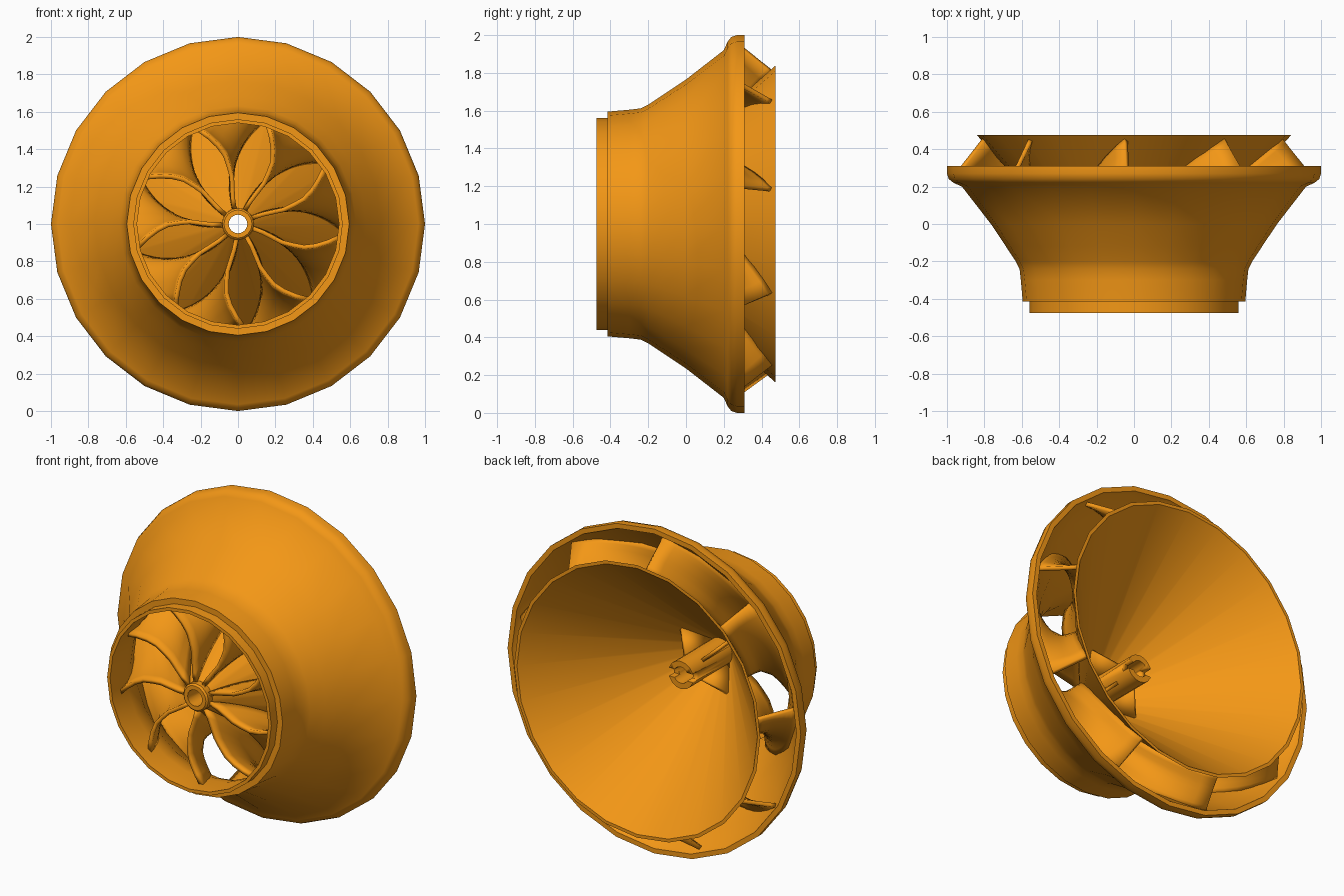
import bpy, bmesh, math
from mathutils import Vector

if "Cube" in bpy.data.objects:
    bpy.data.objects.remove(bpy.data.objects["Cube"])

orange = bpy.data.materials.new("orange")
orange.diffuse_color = (0.9, 0.31, 0.008, 1)
orange.use_nodes = True
orange.node_tree.nodes["Principled BSDF"].inputs["Base Color"].default_value = orange.diffuse_color


def polar(r, y, deg):
    a = math.radians(deg)
    return Vector((r * math.cos(a), y, 1 + r * math.sin(a)))


def finish(name, bm, angle=35):
    bmesh.ops.recalc_face_normals(bm, faces=bm.faces)
    me = bpy.data.meshes.new(name)
    bm.to_mesh(me)
    bm.free()
    ob = bpy.data.objects.new(name, me)
    bpy.context.collection.objects.link(ob)
    me.materials.append(orange)
    bpy.ops.object.select_all(action='DESELECT')
    ob.select_set(True)
    bpy.context.view_layer.objects.active = ob
    bpy.ops.object.shade_smooth_by_angle(angle=math.radians(angle))
    return ob


def lathe(name, profile, sides):
    """Revolve a closed (radius, y) profile around the y axis at z = 1."""
    bm = bmesh.new()
    rings = [[bm.verts.new(polar(r, y, 360 * i / sides)) for r, y in profile]
             for i in range(sides)]
    n = len(profile)
    for i in range(sides):
        a, b = rings[i], rings[(i + 1) % sides]
        for j in range(n):
            k = (j + 1) % n
            bm.faces.new((a[j], a[k], b[k], b[j]))
    return finish(name, bm)


def sample(pts, s):
    """Point at fraction s along a polyline, by length."""
    pts = [Vector(p) for p in pts]
    lens = [(b - a).length for a, b in zip(pts, pts[1:])]
    d = s * sum(lens)
    for a, b, l in zip(pts, pts[1:], lens):
        if d <= l:
            return a.lerp(b, d / l)
        d -= l
    return pts[-1]


# Outer shroud with stepped inlet collar and rolled outlet rim
lathe("shroud", [
    (0.56, -0.475), (0.56, -0.415), (0.595, -0.415), (0.605, -0.3), (0.612, -0.24),
    (0.632, -0.2), (0.685, -0.12), (0.765, 0.0), (0.92, 0.2), (0.965, 0.22),
    (0.99, 0.24), (1.0, 0.27), (1.0, 0.31), (0.97, 0.31), (0.96, 0.285),
    (0.88, 0.2), (0.73, 0.03), (0.585, -0.18), (0.55, -0.26), (0.54, -0.32),
    (0.54, -0.475)], 24)

# Hollow hub cone
lathe("hub_cone", [(0.07, -0.37), (0.085, -0.37), (0.84, 0.475), (0.82, 0.475),
                   (0.07, -0.345)], 24)

# Shaft tube through the cone, slotted at its back end
tube = lathe("shaft_tube", [(0.05, -0.42), (0.075, -0.42), (0.085, -0.41),
                            (0.085, 0.05), (0.05, 0.05)], 16)
bm = bmesh.new()
bmesh.ops.create_cube(bm, size=1)
for v in bm.verts:
    v.co = Vector((v.co.x * 0.3, v.co.y * 0.1 + 0.05, v.co.z * 0.05 + 1))
cutter = finish("slot_cutter", bm)
cutter.hide_render = True
cutter.hide_set(True)
cut = tube.modifiers.new("slot", 'BOOLEAN')
cut.operation, cut.object, cut.solver = 'DIFFERENCE', cutter, 'EXACT'

# Gusset fins between tube and cone
bm = bmesh.new()
for i in range(4):
    a = 45 + 90 * i
    bm.faces.new([bm.verts.new(polar(r, y, a)) for r, y in
                  ((0.08, -0.36), (0.24, -0.19), (0.08, -0.07))])
fins = finish("gusset_fins", bm)
solid = fins.modifiers.new("thickness", 'SOLIDIFY')
solid.thickness, solid.offset = 0.02, 0

# Nine swept blades between hub cone and shroud
HUB = [(0.08, -0.39), (0.09, -0.375), (0.81, 0.452)]
TIP = [(0.55, -0.39), (0.56, -0.28), (0.60, -0.18), (0.745, 0.03), (0.89, 0.2), (0.948, 0.275)]
LEAD = [(0, 104), (0.34, 97), (0.65, 101), (1, 113)]     # leading edge angles over the span


def lead_angle(t):
    for (t0, a0), (t1, a1) in zip(LEAD, LEAD[1:]):
        if t <= t1:
            return a0 + (a1 - a0) * (t - t0) / (t1 - t0)
    return LEAD[-1][1]


bm = bmesh.new()
NS, NT = 18, 8
for k in range(9):
    grid = []
    for i in range(NS + 1):
        s = i / NS
        h, p = sample(HUB, s), sample(TIP, s)
        row = []
        for j in range(NT + 1):
            t = j / NT
            q = h.lerp(p, t)
            start = lead_angle(t)
            ang = start + (53 - t - start) * s ** 1.5 + 40 * k
            row.append(bm.verts.new(polar(q.x, q.y, ang)))
        grid.append(row)
    for i in range(NS):
        for j in range(NT):
            bm.faces.new((grid[i][j], grid[i][j + 1], grid[i + 1][j + 1], grid[i + 1][j]))
blades = finish("blades", bm, 40)
solid = blades.modifiers.new("thickness", 'SOLIDIFY')
solid.thickness, solid.offset = 0.024, 0
